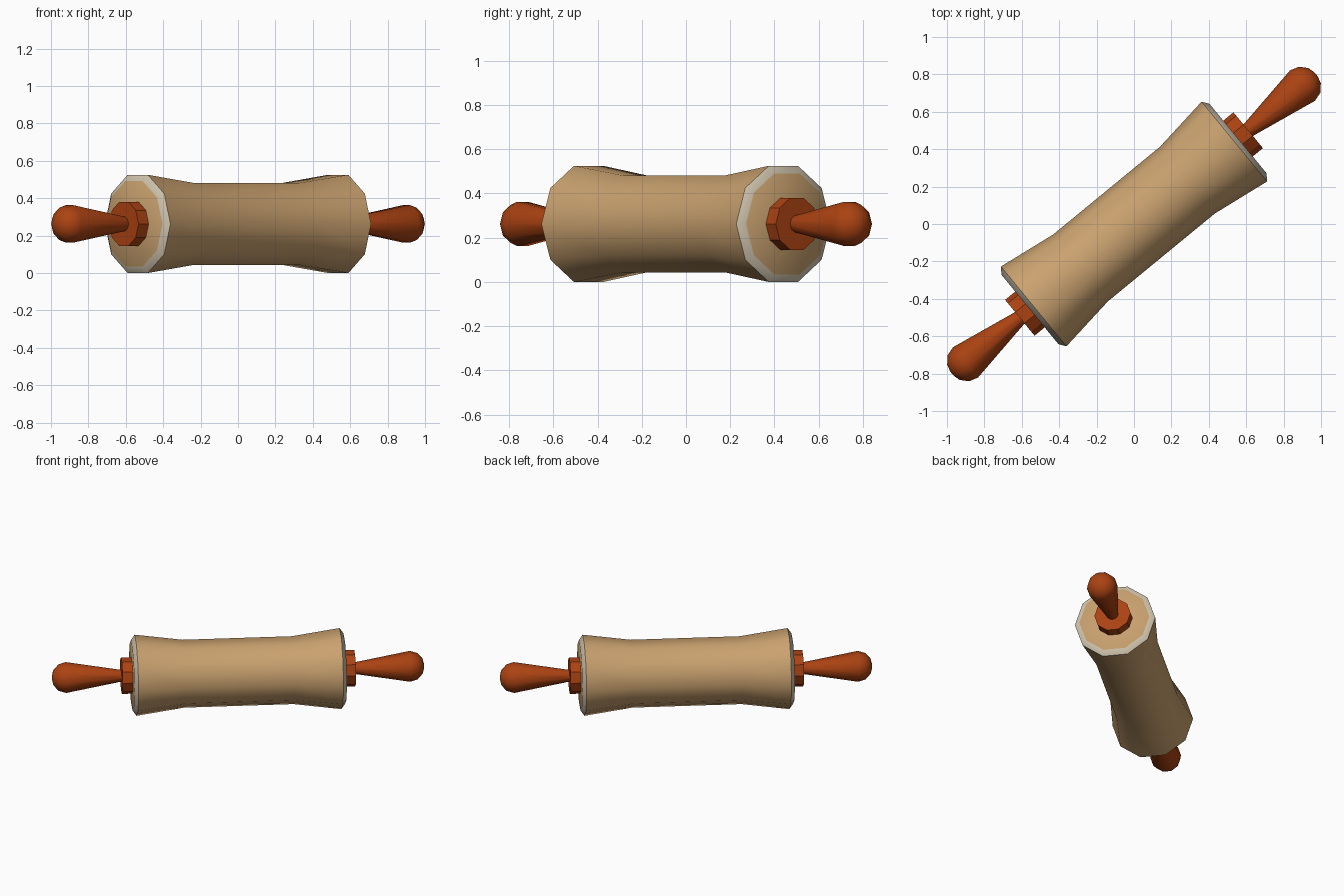
import bpy
import bmesh
from math import cos, sin, pi, radians

SIDES = 10
AXIS_Z = 0.2625
HEADING = radians(39.4)

if "Cube" in bpy.data.objects:
    bpy.data.objects.remove(bpy.data.objects["Cube"])


def material(name, colour):
    mat = bpy.data.materials.new(name)
    mat.use_nodes = True
    rgba = (*colour, 1)
    mat.diffuse_color = rgba
    mat.node_tree.nodes["Principled BSDF"].inputs["Base Color"].default_value = rgba
    return mat


tan = material("tan_wood", (0.59, 0.36, 0.16))
pale = material("pale_rim", (0.63, 0.55, 0.42))
rust = material("rust_paint", (0.41, 0.055, 0.006))


def lathe(name, profile, mats, turn=0.0, smooth_angle=None):
    """Spin (distance along axis, radius) points around the local x axis."""
    bm = bmesh.new()
    rings = []
    for x, r in profile:
        rings.append([bm.verts.new((x, r * cos(2 * pi * i / SIDES), r * sin(2 * pi * i / SIDES)))
                      for i in range(SIDES)])
    for a, b in zip(rings, rings[1:]):
        for i in range(SIDES):
            j = (i + 1) % SIDES
            bm.faces.new((a[i], a[j], b[j], b[i]))
    bm.faces.new(rings[0])
    bm.faces.new(rings[-1])
    bmesh.ops.recalc_face_normals(bm, faces=bm.faces)
    mesh = bpy.data.meshes.new(name)
    bm.to_mesh(mesh)
    bm.free()
    for mat in mats:
        mesh.materials.append(mat)
    obj = bpy.data.objects.new(name, mesh)
    bpy.context.collection.objects.link(obj)
    obj.location.z = AXIS_Z
    obj.rotation_euler.z = HEADING + turn
    if smooth_angle:
        bpy.ops.object.select_all(action='DESELECT')
        obj.select_set(True)
        bpy.context.view_layer.objects.active = obj
        bpy.ops.object.shade_smooth_by_angle(angle=radians(smooth_angle))
    return obj


# Waisted roller with chamfered rims
half = [(0.37, 0.231), (0.694, 0.276), (0.72, 0.24)]
roller = lathe("roller", [(-x, r) for x, r in reversed(half)] + half, [tan, pale], 0, 40)
for face in roller.data.polygons:
    if 0.70 < abs(face.center.x) < 0.715:
        face.material_index = 1

# Collar and handle at each end
for side, turn in (("left", 0), ("right", pi)):
    lathe(side + "_collar", [(0.71, 0.124), (0.79, 0.124)], [rust], turn)
    lathe(side + "_handle",
          [(0.78, 0.038), (1.165, 0.105), (1.215, 0.09), (1.25, 0.052), (1.26, 0.012)],
          [rust], turn, 60)
